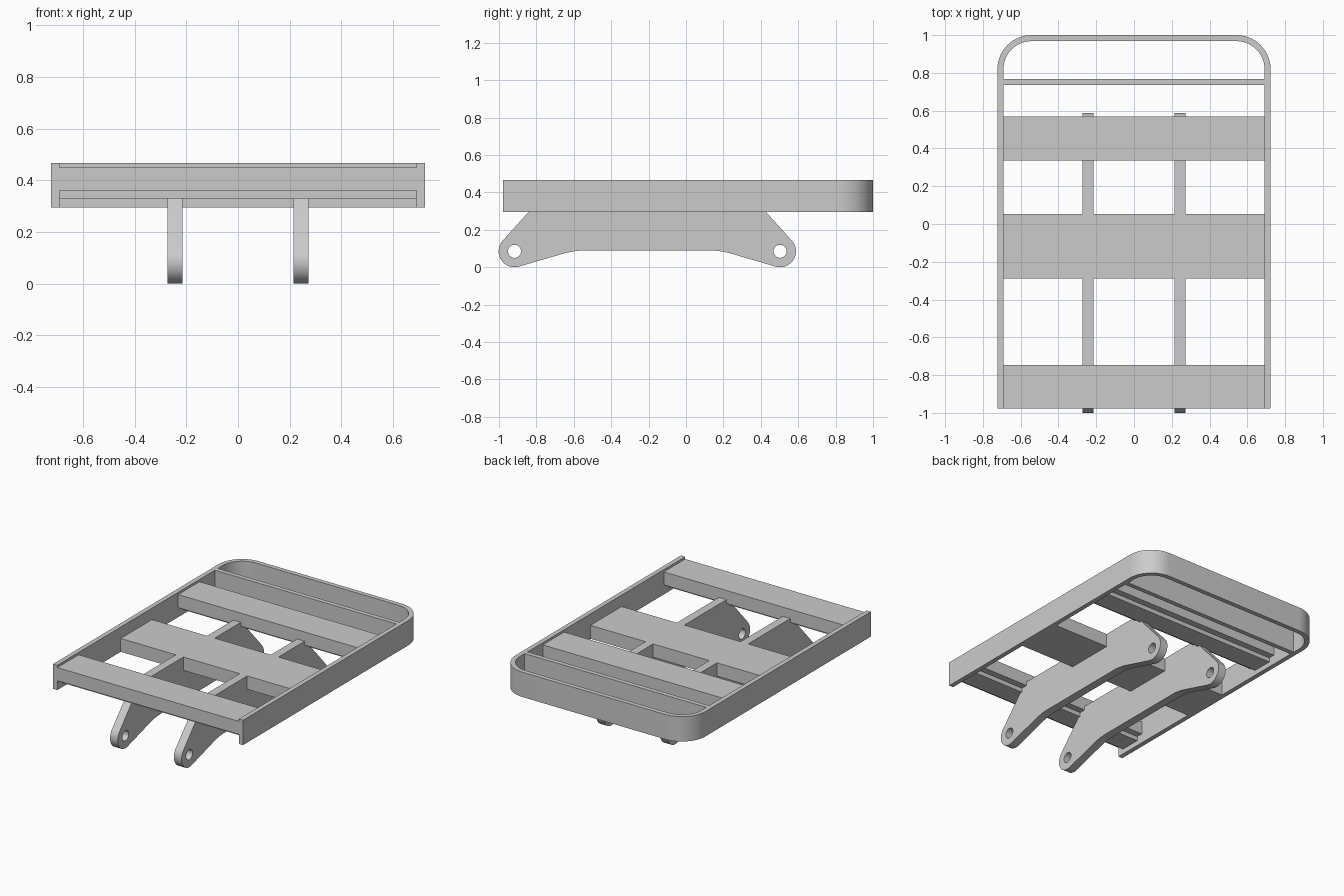
import bpy
from math import cos, sin, radians
from mathutils import Matrix

if "Cube" in bpy.data.objects:
    bpy.data.objects.remove(bpy.data.objects["Cube"])

steel = bpy.data.materials.new("grey_steel")
steel.use_nodes = True
GREY = (0.6, 0.6, 0.6, 1)
steel.diffuse_color = GREY
steel.node_tree.nodes["Principled BSDF"].inputs["Base Color"].default_value = GREY

# Maps a flat profile's own x, y, z onto world y, z, x
SIDEWAYS = Matrix(((0, 0, 1, 0), (1, 0, 0, 0), (0, 1, 0, 0), (0, 0, 0, 1)))


def arc(cx, cy, r, start, end, steps=16):
    angles = [radians(start + (end - start) * i / steps) for i in range(steps + 1)]
    return [(cx + r * cos(a), cy + r * sin(a)) for a in angles]


def plate(name, outlines, thickness, matrix):
    """Extrude closed outlines (inner ones become holes) about the profile plane."""
    curve = bpy.data.curves.new(name, "CURVE")
    curve.dimensions = "2D"
    curve.fill_mode = "BOTH"
    curve.extrude = thickness / 2
    for points in outlines:
        spline = curve.splines.new("POLY")
        spline.points.add(len(points) - 1)
        for p, (x, y) in zip(spline.points, points):
            p.co = (x, y, 0, 1)
        spline.use_cyclic_u = True
    obj = bpy.data.objects.new(name, curve)
    bpy.context.collection.objects.link(obj)
    obj.matrix_world = matrix
    bpy.ops.object.select_all(action="DESELECT")
    obj.select_set(True)
    bpy.context.view_layer.objects.active = obj
    bpy.ops.object.convert(target="MESH")
    obj = bpy.context.object
    obj.data.materials.clear()
    obj.data.materials.append(steel)
    bpy.ops.object.shade_smooth_by_angle(angle=radians(30))


# Upright band bent around the two sides and the rounded back
W, FRONT, BACK, T, R = 0.723, -0.978, 1.0, 0.032, 0.18
BOTTOM, TOP = 0.295, 0.466


def bend(offset):
    r, cx, cy = R - offset, W - R, BACK - R
    return ([(W - offset, FRONT)] + arc(cx, cy, r, 0, 90)
            + arc(-cx, cy, r, 90, 180) + [(offset - W, FRONT)])


plate("frame_band", [bend(0) + bend(T)[::-1]], TOP - BOTTOM,
      Matrix.Translation((0, 0, (TOP + BOTTOM) / 2)))


# Cross members: a box between two y and two z limits, spanning the frame
def cross_member(name, y0, y1, z0, z1):
    plate(name, [[(y0, z0), (y1, z0), (y1, z1), (y0, z1)]], 2 * (W - T), SIDEWAYS)


# Front and back beams each rest on a narrower pad
for end, y0 in (("front", FRONT), ("back", 0.337)):
    y1 = y0 + 0.232
    cross_member(end + "_beam", y0, y1, 0.36, 0.45)
    cross_member(end + "_pad", y0 + 0.045, y1 - 0.045, 0.33, 0.36)
cross_member("middle_beam", -0.288, 0.052, BOTTOM, 0.387)
cross_member("rear_bar", 0.735, 0.767, BOTTOM, TOP)

# Two hanging brackets with a pin hole at each end, symmetric along y
MID, REACH, EYE = -0.207, 0.71, 0.085
half = [(0.0, 0.09), (0.34, 0.09), (0.38, 0.087), (0.43, 0.078)]
half += arc(REACH, EYE, EYE, -106, 40)
half += [(0.635, BOTTOM), (0.558, 0.387), (0.0, 0.387)]
outline = [(MID + y, z) for y, z in half] + [(MID - y, z) for y, z in half[-2:0:-1]]
holes = [arc(MID + s * REACH, EYE, 0.035, 0, 345, 23) for s in (-1, 1)]
for side, x in (("left", 0.243), ("right", -0.243)):
    plate(side + "_bracket", [outline] + holes, 0.058,
          Matrix.Translation((x, 0, 0)) @ SIDEWAYS)
